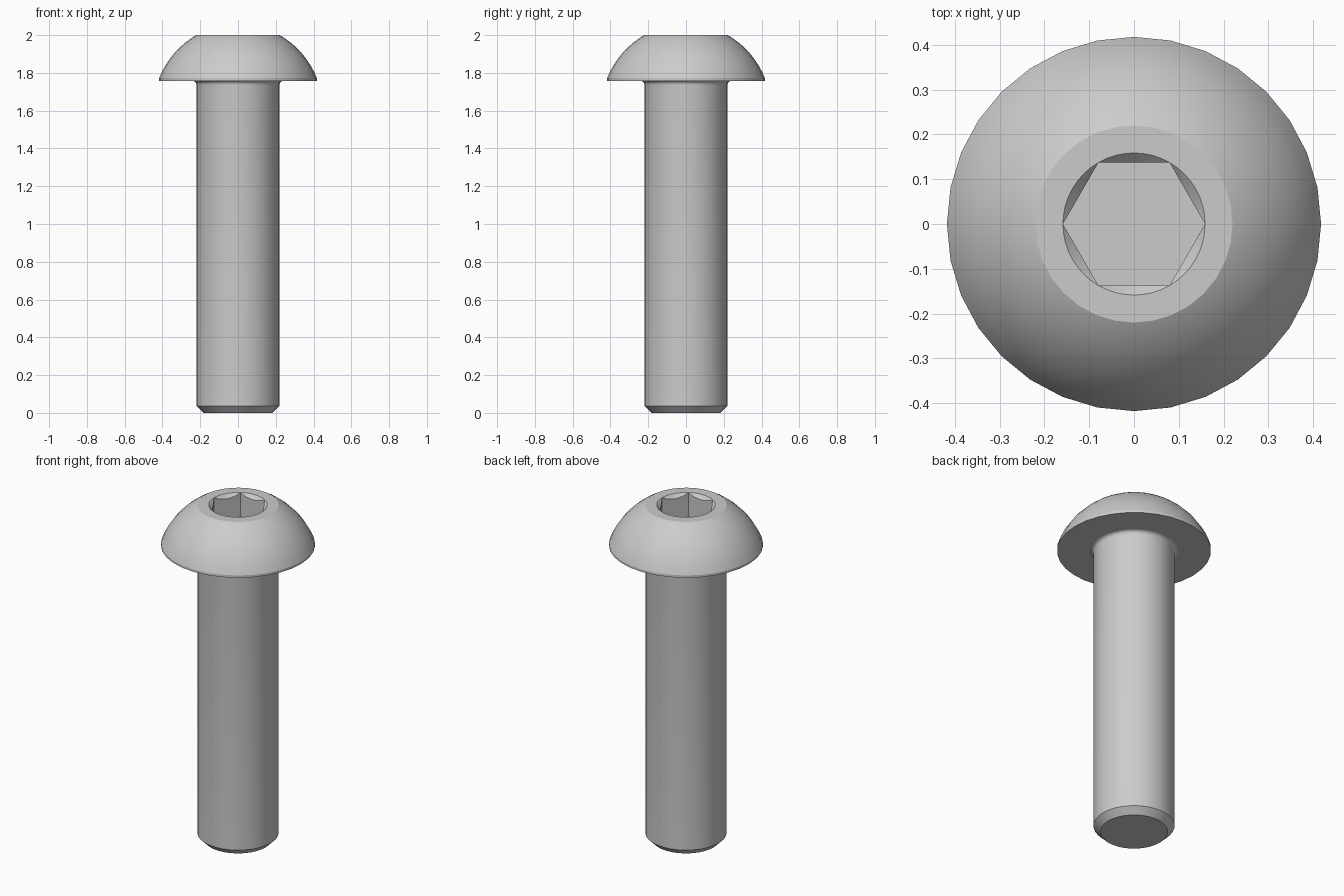
import bpy
import bmesh
from math import sin, cos, pi, radians, sqrt, tau

cube = bpy.data.objects.get("Cube")
if cube:
    bpy.data.objects.remove(cube, do_unlink=True)

SEGMENTS = 32
SHANK_R, HEAD_R, FLAT_R = 0.22, 0.4176, 0.22
TOP, UNDER, RIM = 2.0, 1.758, 1.772
FILLET, CHAMFER = 0.022, 0.037
HEX_R, SOCKET_FLOOR, PER_SIDE = 0.1586, 1.857, 8

steel = bpy.data.materials.new("steel_grey")
steel.use_nodes = True
grey = (0.6, 0.6, 0.6, 1)
steel.diffuse_color = grey
steel.node_tree.nodes["Principled BSDF"].inputs["Base Color"].default_value = grey


def ring(bm, r, z):
    return [bm.verts.new((r * cos(tau * i / SEGMENTS), r * sin(tau * i / SEGMENTS), z))
            for i in range(SEGMENTS)]


def skin(bm, a, b):
    """Join two rings of equal count with quads."""
    n = len(a)
    for i in range(n):
        j = (i + 1) % n
        bm.faces.new((a[i], a[j], b[j], b[i]))


def lathe(bm, profile):
    rings = [ring(bm, r, z) for r, z in profile]
    for a, b in zip(rings, rings[1:]):
        skin(bm, a, b)
    return rings


def loop_edges(bm, verts):
    return [bm.edges.get((v, verts[(i + 1) % len(verts)])) for i, v in enumerate(verts)]


def finish(bm, name):
    mesh = bpy.data.meshes.new(name)
    bm.to_mesh(mesh)
    bm.free()
    mesh.materials.append(steel)
    obj = bpy.data.objects.new(name, mesh)
    bpy.context.collection.objects.link(obj)
    bpy.ops.object.select_all(action='DESELECT')
    obj.select_set(True)
    bpy.context.view_layer.objects.active = obj
    bpy.ops.object.shade_smooth_by_angle(angle=radians(20))


# Shank: chamfered tip, straight body, fillet flaring into the head
profile = [(SHANK_R - CHAMFER, 0), (SHANK_R, CHAMFER)]
for i in range(7):
    t = pi / 2 * i / 6
    profile.append((SHANK_R + FILLET * (1 - cos(t)), UNDER - FILLET * (1 - sin(t))))
bm = bmesh.new()
rings = lathe(bm, profile)
bm.faces.new(rings[0][::-1])
finish(bm, "shank")

# Head: flat underside, short rim, spherical dome
centre = (TOP + RIM - (HEAD_R**2 - FLAT_R**2) / (TOP - RIM)) / 2
radius = sqrt(FLAT_R**2 + (TOP - centre)**2)
profile = [(SHANK_R + FILLET, UNDER), (HEAD_R, UNDER)]
for i in range(11):
    z = RIM + (TOP - RIM) * sin(pi / 2 * i / 10)
    profile.append((sqrt(radius**2 - (z - centre)**2), z))
bm = bmesh.new()
rings = lathe(bm, profile)

# Hex socket: round mouth, conical lead-in, flat walls and floor
mouth, lead, floor = [], [], []
apothem = HEX_R * cos(pi / 6)
for i in range(6 * PER_SIDE):
    a = tau * i / (6 * PER_SIDE)
    r = apothem / cos(a % (pi / 3) - pi / 6)
    drop = HEX_R - r + 0.0005
    mouth.append(bm.verts.new((HEX_R * cos(a), HEX_R * sin(a), TOP)))
    lead.append(bm.verts.new((r * cos(a), r * sin(a), TOP - drop)))
    floor.append(bm.verts.new((r * cos(a), r * sin(a), SOCKET_FLOOR)))
skin(bm, mouth, lead)
skin(bm, lead, floor)
bm.faces.new(floor)
bmesh.ops.bridge_loops(bm, edges=loop_edges(bm, rings[-1]) + loop_edges(bm, mouth))
bmesh.ops.recalc_face_normals(bm, faces=bm.faces)
# The open shell is oriented by its flat top, which must face upward
top_face = next(f for f in bm.faces if all(abs(v.co.z - TOP) < 1e-5 for v in f.verts))
if top_face.normal.z < 0:
    bmesh.ops.reverse_faces(bm, faces=bm.faces)
finish(bm, "button_head")
